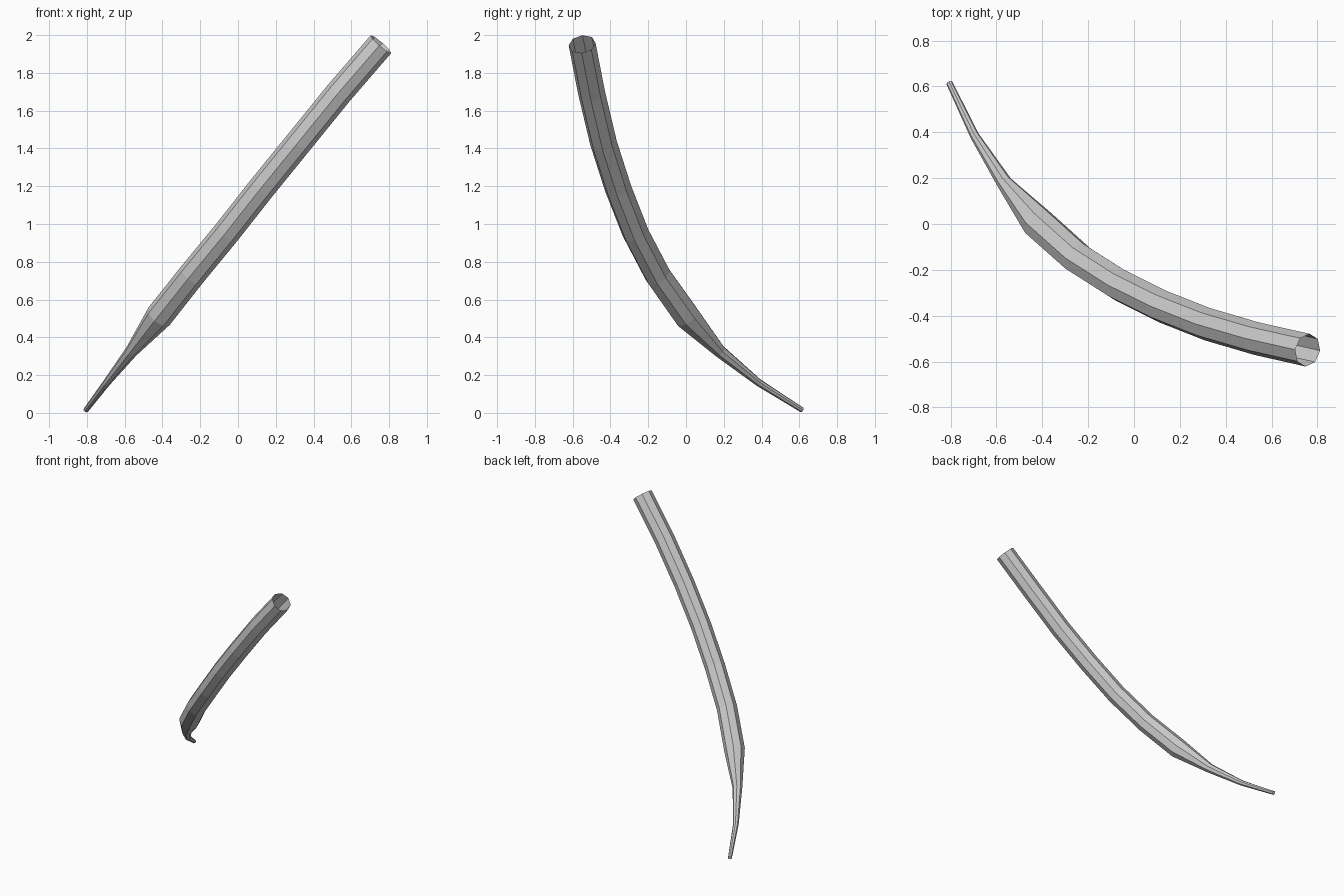
import bpy, bmesh, math
from mathutils import Vector

if "Cube" in bpy.data.objects:
    bpy.data.objects.remove(bpy.data.objects["Cube"])

SIDES = 8
# Centre line with radius: x, y, z, r
path = [
    (0.757, -0.55, 1.952, 0.072), (0.535, -0.50, 1.695, 0.072),
    (0.32, -0.437, 1.43, 0.072), (0.125, -0.36, 1.19, 0.072),
    (-0.06, -0.268, 0.955, 0.072), (-0.245, -0.15, 0.73, 0.072),
    (-0.416, 0.003, 0.514, 0.073), (-0.565, 0.18, 0.325, 0.034),
    (-0.695, 0.385, 0.16, 0.020), (-0.805, 0.615, 0.015, 0.014),
]
pts = [Vector(p[:3]) for p in path]

# The bend lies almost in one plane; its normal orients the rings
plane = (pts[0] - pts[6]).cross(pts[-1] - pts[6]).normalized()

# Open octagonal tube narrowing to the tip
bm = bmesh.new()
rings = []
for i, p in enumerate(pts):
    a, b = pts[max(i - 1, 0)], pts[min(i + 1, len(pts) - 1)]
    t = (b - a).normalized()
    u = (plane - t * plane.dot(t)).normalized()
    v = t.cross(u)
    r = path[i][3]
    rings.append([bm.verts.new(p + r * (u * math.cos(k * math.tau / SIDES)
                                        + v * math.sin(k * math.tau / SIDES)))
                  for k in range(SIDES)])
for lo, hi in zip(rings, rings[1:]):
    for k in range(SIDES):
        n = (k + 1) % SIDES
        bm.faces.new((lo[k], lo[n], hi[n], hi[k]))
bm.normal_update()

mesh = bpy.data.meshes.new("curved_tube")
bm.to_mesh(mesh)
bm.free()
tube = bpy.data.objects.new("curved_tube", mesh)
bpy.context.collection.objects.link(tube)
